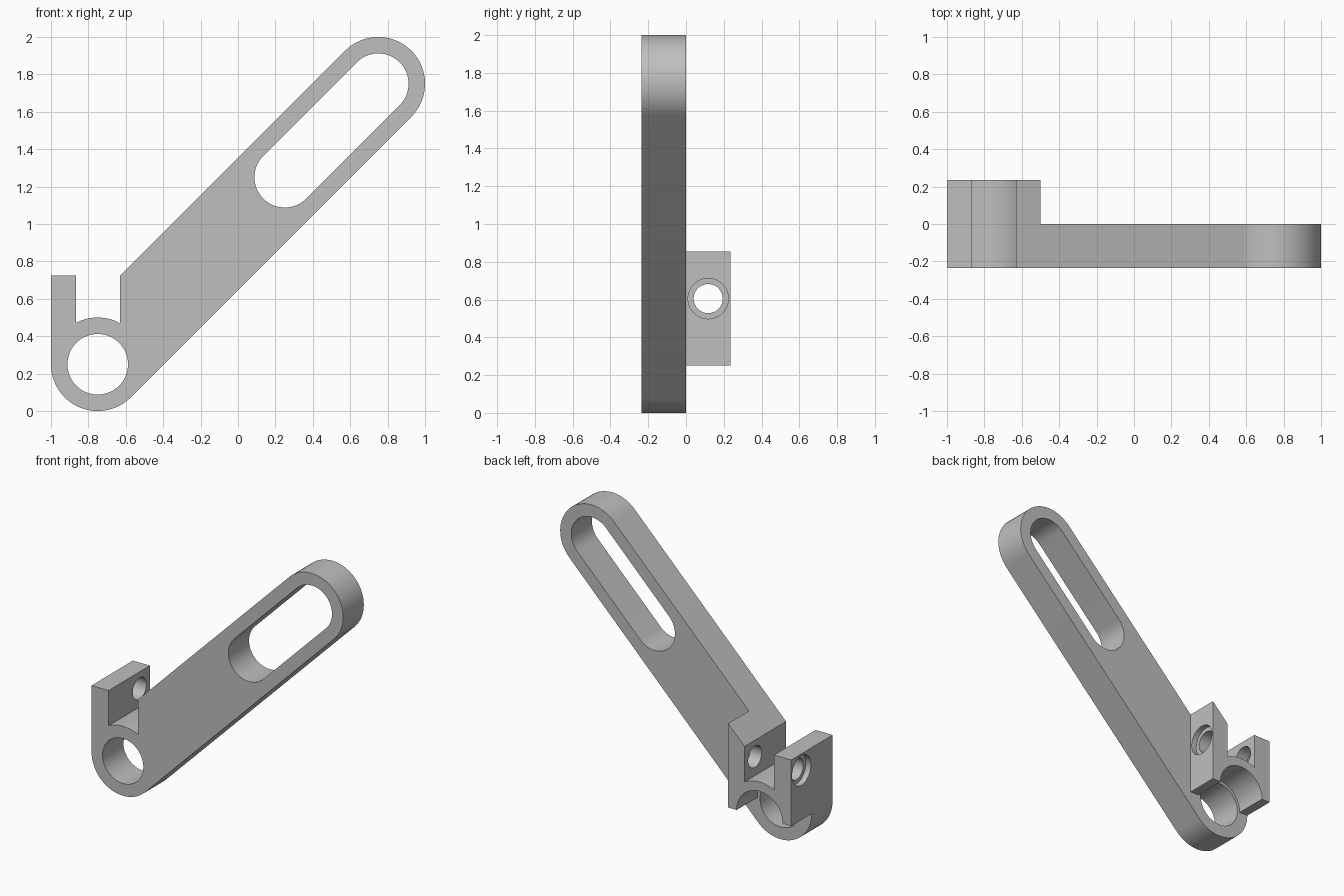
import bpy
import bmesh
from math import radians, cos, sin, asin, acos, degrees
from mathutils import Matrix, Vector

if "Cube" in bpy.data.objects:
    bpy.data.objects.remove(bpy.data.objects["Cube"], do_unlink=True)

# Key dimensions
PIVOT, TIP, SLOT_START = (-0.75, 0.25), (0.75, 1.75), (0.25, 1.25)
RADIUS, HOLE, BORE = 0.25, 0.162, 0.183
DEPTH = 0.235
GAP_LEFT, GAP_RIGHT, TAB_TOP = -0.865, -0.63, 0.725

steel = bpy.data.materials.new("plain_grey")
steel.use_nodes = True
GREY = (0.52, 0.52, 0.52, 1)
steel.diffuse_color = GREY
steel.node_tree.nodes["Principled BSDF"].inputs["Base Color"].default_value = GREY


def arc(centre, r, start, end, steps=32):
    """Points on an arc in the x-z plane, angles in degrees."""
    angles = [radians(start + (end - start) * i / steps) for i in range(steps + 1)]
    return [(centre[0] + r * cos(a), centre[1] + r * sin(a)) for a in angles]


def add_object(name, bm):
    bmesh.ops.recalc_face_normals(bm, faces=bm.faces)
    mesh = bpy.data.meshes.new(name)
    bm.to_mesh(mesh)
    bm.free()
    mesh.materials.append(steel)
    obj = bpy.data.objects.new(name, mesh)
    bpy.context.collection.objects.link(obj)
    return obj


def extrude(name, points, y0, y1):
    """Extrude an x-z outline along y."""
    bm = bmesh.new()
    face = bm.faces.new([bm.verts.new((x, y0, z)) for x, z in points])
    result = bmesh.ops.extrude_face_region(bm, geom=[face])
    verts = [v for v in result["geom"] if isinstance(v, bmesh.types.BMVert)]
    bmesh.ops.translate(bm, verts=verts, vec=Vector((0, y1 - y0, 0)))
    return add_object(name, bm)


def x_cylinder(name, r, x0, x1):
    """Cylinder along x on the clamp screw axis."""
    bm = bmesh.new()
    place = Matrix.Translation(((x0 + x1) / 2, DEPTH / 2, 0.605))
    bmesh.ops.create_cone(bm, cap_ends=True, segments=48, radius1=r, radius2=r,
                          depth=x1 - x0,
                          matrix=place @ Matrix.Rotation(radians(90), 4, "Y"))
    return add_object(name, bm)


def combine(target, other, operation):
    mod = target.modifiers.new(operation.lower(), "BOOLEAN")
    mod.object, mod.operation, mod.solver = other, operation, "EXACT"
    with bpy.context.temp_override(object=target, active_object=target):
        bpy.ops.object.modifier_apply(modifier=mod.name)
    bpy.data.objects.remove(other, do_unlink=True)


# Clamp gap and upright tab, shared by both outlines
gap = [(GAP_RIGHT, GAP_RIGHT + 1 + RADIUS * 2 ** 0.5)]
gap += arc(PIVOT, RADIUS, degrees(acos((GAP_RIGHT - PIVOT[0]) / RADIUS)),
           degrees(acos((GAP_LEFT - PIVOT[0]) / RADIUS)), 16)
gap += [(GAP_LEFT, TAB_TOP), (PIVOT[0] - RADIUS, TAB_TOP)]

# Slanted arm plate
arm = extrude("slotted_clamp_arm",
              arc(PIVOT, RADIUS, 180, 315) + arc(TIP, RADIUS, -45, 135) + gap,
              -DEPTH, 0)

# Rear clamp block with a half bore underneath
right = PIVOT[0] + RADIUS
block = extrude("clamp_block",
                [(PIVOT[0] - RADIUS, PIVOT[1])] + arc(PIVOT, BORE, 180, 0)
                + [(right, PIVOT[1]), (right, right + 1 + RADIUS * 2 ** 0.5)] + gap,
                0, DEPTH)

# Screw hole with a shallow counterbore on each outer face
left = PIVOT[0] - RADIUS
for r, x0, x1 in ((0.077, left - 0.1, right + 0.1),
                  (0.107, left - 0.1, left + 0.04),
                  (0.107, right - 0.04, right + 0.1)):
    combine(block, x_cylinder("screw_cutter", r, x0, x1), "DIFFERENCE")

# Pivot hole and long slot in the arm
combine(arm, extrude("pivot_cutter", arc(PIVOT, HOLE, 0, 354, 59), -1, 1), "DIFFERENCE")
combine(arm, extrude("slot_cutter", arc(SLOT_START, HOLE, 135, 315)
                     + arc(TIP, HOLE, -45, 135), -1, 1), "DIFFERENCE")

combine(arm, block, "UNION")

# Smooth curved walls, crisp edges
bpy.ops.object.select_all(action="DESELECT")
arm.select_set(True)
bpy.context.view_layer.objects.active = arm
bpy.ops.object.shade_smooth_by_angle(angle=radians(30))
